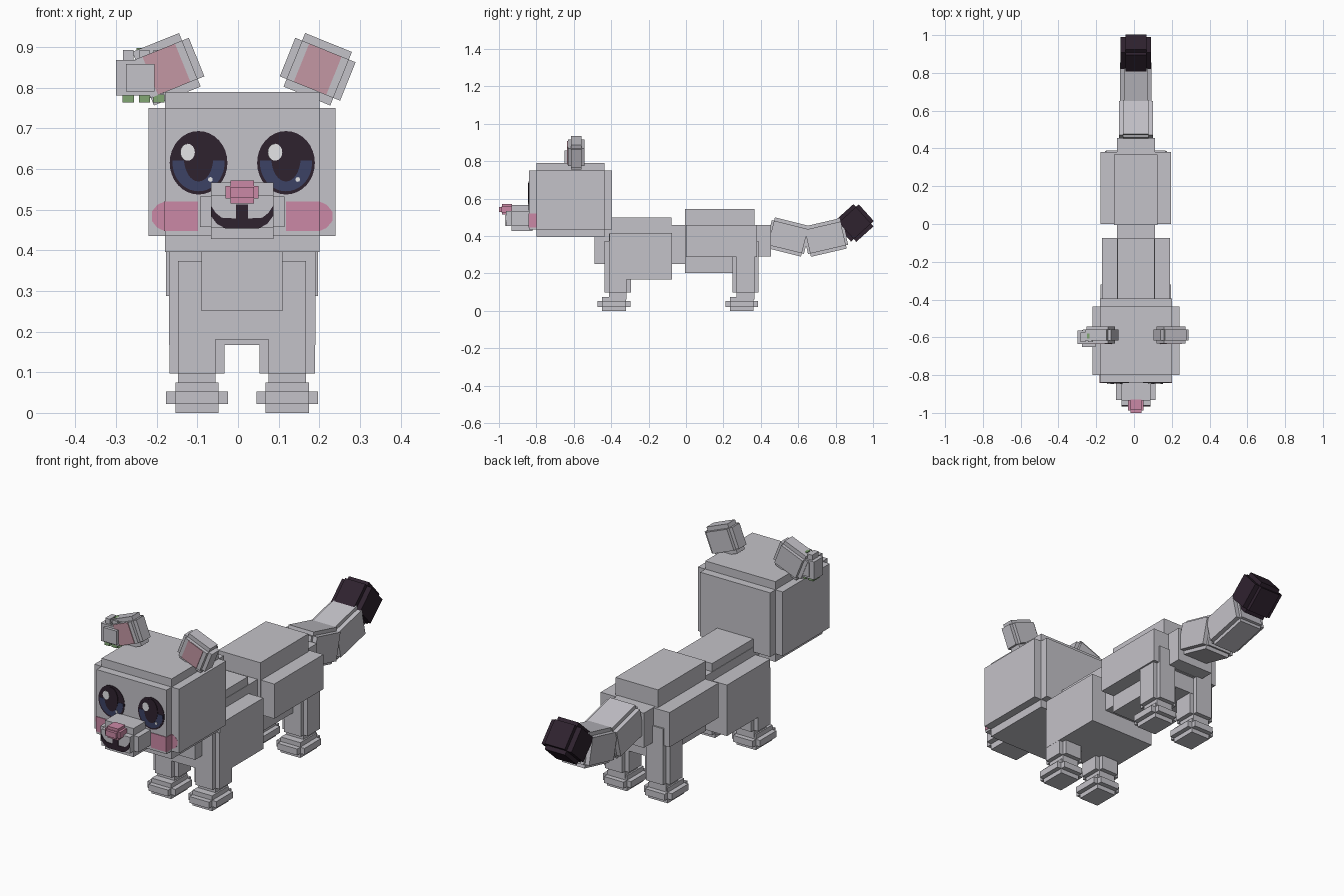
import bpy, bmesh, math
from mathutils import Matrix, Vector

cube = bpy.data.objects.get("Cube")
if cube:
    bpy.data.objects.remove(cube, do_unlink=True)

CX = 0.01  # symmetry plane of the animal


def material(name, rgb):
    m = bpy.data.materials.new(name)
    m.use_nodes = True
    col = (*rgb, 1.0)
    m.diffuse_color = col
    m.node_tree.nodes["Principled BSDF"].inputs["Base Color"].default_value = col
    return m


GREY = material("fur_grey", (0.55, 0.54, 0.58))
DARK = material("dark_plum", (0.028, 0.016, 0.028))
BLUE = material("iris_blue", (0.045, 0.055, 0.13))
PINK = material("cheek_pink", (0.60, 0.25, 0.38))
EAR = material("inner_ear_pink", (0.55, 0.31, 0.37))
GREEN = material("leaf_green", (0.22, 0.38, 0.17))
WHITE = material("eye_white", (0.88, 0.88, 0.90))


def finish(name, bm, mat, matrix=None):
    bmesh.ops.recalc_face_normals(bm, faces=bm.faces)
    me = bpy.data.meshes.new(name)
    bm.to_mesh(me)
    bm.free()
    me.materials.append(mat)
    ob = bpy.data.objects.new(name, me)
    bpy.context.collection.objects.link(ob)
    if matrix:
        ob.matrix_world = matrix
    return ob


def add_box(bm, half):
    m = Matrix.Diagonal((half[0] * 2, half[1] * 2, half[2] * 2, 1))
    bmesh.ops.create_cube(bm, size=1, matrix=m)


def place(center, axis='X', angle=0):
    return Matrix.Translation(center) @ Matrix.Rotation(math.radians(angle), 4, axis)


def box(name, x, y, z, mat=GREY):
    """Box from (low, high) ranges."""
    bm = bmesh.new()
    r = (x, y, z)
    add_box(bm, [(b - a) / 2 for a, b in r])
    return finish(name, bm, mat, place([(a + b) / 2 for a, b in r]))


def stepped(name, center, half, inset, mat=GREY, axis='X', angle=0):
    """Block with stepped edges: three boxes, each full length on one axis."""
    bm = bmesh.new()
    for k in range(3):
        add_box(bm, [half[i] - (0 if i == k else inset[i]) for i in range(3)])
    return finish(name, bm, mat, place(center, axis, angle))


def plate(name, pts, y, mat, thick=0.003):
    """Thin xz outline standing in front of depth y."""
    bm = bmesh.new()
    f = bm.faces.new([bm.verts.new((x, y + 0.001, z)) for x, z in pts])
    g = bmesh.ops.extrude_face_region(bm, geom=[f])
    verts = [v for v in g["geom"] if isinstance(v, bmesh.types.BMVert)]
    bmesh.ops.translate(bm, verts=verts, vec=(0, -thick - 0.001, 0))
    return finish(name, bm, mat)


def arc(cx, cz, rx, rz, a0=0, a1=360, n=32):
    steps = n if a1 - a0 == 360 else n + 1
    return [(cx + rx * math.cos(math.radians(a0 + (a1 - a0) * i / n)),
             cz + rz * math.sin(math.radians(a0 + (a1 - a0) * i / n)))
            for i in range(steps)]


def around(h):
    return (CX - h, CX + h)


# Head and muzzle
stepped("head", (CX, -0.6175, 0.5925), (0.23, 0.222, 0.197), (0.04, 0.04, 0.04))
box("muzzle_wide", around(0.104), (-0.932, -0.82), (0.457, 0.532))
box("muzzle_tall", around(0.077), (-0.934, -0.82), (0.427, 0.567))
box("muzzle_front", around(0.077), (-0.962, -0.82), (0.455, 0.535))
box("nose_wide", around(0.041), (-0.987, -0.93), (0.527, 0.558), PINK)
box("nose_tall", around(0.029), (-0.985, -0.93), (0.515, 0.571), PINK)
box("nose_tip", around(0.029), (-1.0, -0.93), (0.529, 0.556), PINK)

# Mouth, drawn for one half and reflected
half_mouth = [(0.015, 0.512), (0.015, 0.478), (0.05, 0.48), (0.065, 0.492),
              (0.077, 0.51), (0.077, 0.485), (0.062, 0.465), (0.04, 0.453)]
plate("mouth", [(CX + x, z) for x, z in half_mouth]
      + [(CX - x, z) for x, z in reversed(half_mouth)], -0.962, DARK)

# Eyes: layered plates; the highlight sits on the same side of both
FACE = -0.8395
for side, ex in (("right", -0.097), ("left", 0.118)):
    ez = 0.615
    plate(side + "_eye", arc(ex, ez, 0.071, 0.078), FACE, DARK, 0.002)
    plate(side + "_iris", arc(ex, ez, 0.064, 0.07, 175, 365), FACE, BLUE, 0.0035)
    plate(side + "_pupil", arc(ex, ez + 0.012, 0.036, 0.058), FACE, DARK, 0.005)
    plate(side + "_highlight", arc(ex - 0.027, ez + 0.026, 0.018, 0.021, n=16),
          FACE, WHITE, 0.0065)
    plate(side + "_sparkle", arc(ex + 0.029, ez - 0.041, 0.006, 0.006, n=8),
          FACE, WHITE, 0.0065)

# Cheeks, ears and legs on both sides
for side, s in (("right", -1), ("left", 1)):
    step, inner, outer = CX + s * 0.19, CX + s * 0.108, CX + s * 0.222
    plate(side + "_cheek", [(inner, 0.447), (step, 0.447), (step, 0.52), (inner, 0.52)],
          FACE, PINK)
    plate(side + "_cheek_edge",
          [(step, 0.447), (CX + s * 0.208, 0.455), (outer, 0.472),
           (outer, 0.495), (CX + s * 0.208, 0.512), (step, 0.52)], -0.7975, PINK)
    box(side + "_cheek_side", tuple(sorted((step - s * 0.002, step + s * 0.002))),
        (-0.8415, -0.79), (0.447, 0.52), PINK)

    ear_c = (CX + s * 0.186, -0.587, 0.845)
    stepped(side + "_ear", ear_c, (0.08, 0.045, 0.071), (0.018, 0.016, 0.02),
            GREY, 'Y', s * 22)
    bm = bmesh.new()
    add_box(bm, (0.043, 0.003, 0.05))
    finish(side + "_inner_ear", bm, EAR,
           place(ear_c, 'Y', s * 22) @ Matrix.Translation((0, -0.045, 0)))

    for end, ly in (("front", -0.365), ("hind", 0.318)):
        lx = CX + s * 0.111
        stepped(f"{end}_{side}_leg", (lx, ly, 0.235), (0.068, 0.07, 0.175),
                (0.022, 0.022, 0.037))
        stepped(f"{end}_{side}_foot", (lx, ly - 0.02, 0.0375),
                (0.076, 0.088, 0.0375), (0.023, 0.024, 0.022))

# Flower ornament on the right ear
box("flower_block", (-0.30, -0.20), (-0.635, -0.565), (0.78, 0.868))
box("flower_front", (-0.275, -0.205), (-0.65, -0.56), (0.79, 0.858))
for i, fx in enumerate((-0.27, -0.23, -0.195)):
    box(f"petal_{i + 1}", (fx - 0.0125, fx + 0.0125), (-0.625, -0.575), (0.785, 0.893))
    box(f"leaf_{i + 1}", (fx - 0.014, fx + 0.014), (-0.63, -0.58), (0.763, 0.783), GREEN)
box("flower_top_leaf", (-0.25, -0.225), (-0.605, -0.58), (0.87, 0.897), GREEN)

# Body
box("front_spine", around(0.10), (-0.49, 0.05), (0.25, 0.46))
box("hind_spine", around(0.10), (0.0, 0.455), (0.29, 0.46))
box("chest_tall", around(0.098), (-0.435, -0.077), (0.18, 0.50))
box("chest_wide", around(0.18), (-0.41, -0.075), (0.167, 0.417))
box("hip_tall", around(0.115), (-0.005, 0.367), (0.203, 0.545))
box("hip_wide", around(0.187), (0.0, 0.38), (0.288, 0.458))

# Tail
stepped("tail_base", (CX, 0.545, 0.395), (0.09, 0.105, 0.085),
        (0.022, 0.012, 0.018), GREY, 'X', -14)
stepped("tail_middle", (CX, 0.745, 0.392), (0.083, 0.11, 0.083),
        (0.022, 0.012, 0.018), GREY, 'X', 13)
stepped("tail_tip", (CX, 0.903, 0.47), (0.081, 0.082, 0.08),
        (0.026, 0.02, 0.02), DARK, 'X', 42)
